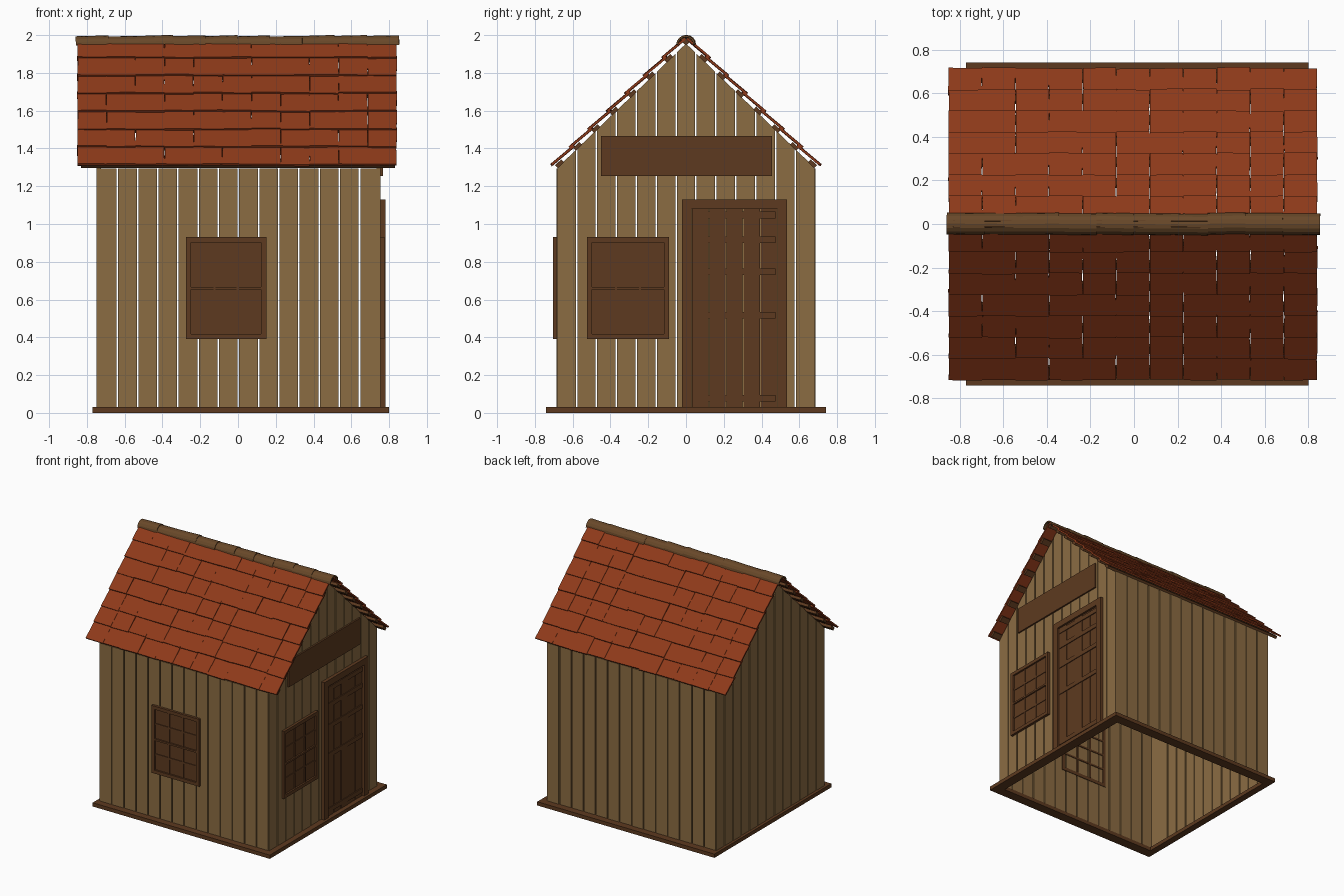
import bpy, bmesh, math, random
from mathutils import Vector, Matrix

if "Cube" in bpy.data.objects:
    bpy.data.objects.remove(bpy.data.objects["Cube"])

random.seed(7)
jit = lambda a: random.uniform(-a, a)


def mat(name, col):
    m = bpy.data.materials.new(name)
    m.diffuse_color = (*col, 1)
    m.use_nodes = True
    m.node_tree.nodes["Principled BSDF"].inputs["Base Color"].default_value = m.diffuse_color
    return m


WALL = mat("plank_wood", (0.26, 0.15, 0.055))
TRIM = mat("dark_wood", (0.11, 0.042, 0.014))
TILE = mat("red_shingle", (0.27, 0.042, 0.010))
RIDGE = mat("ridge_wood", (0.14, 0.065, 0.022))


def prism(bm, ring, offset, matrix=Matrix()):
    """Closed solid: a ring of points swept along an offset vector."""
    a = [bm.verts.new(matrix @ Vector(p)) for p in ring]
    b = [bm.verts.new(matrix @ (Vector(p) + Vector(offset))) for p in ring]
    n = len(a)
    bm.faces.new(a)
    bm.faces.new(b[::-1])
    for i in range(n):
        bm.faces.new((a[i], b[i], b[(i + 1) % n], a[(i + 1) % n]))


def box(bm, x, y, z, matrix=Matrix()):
    ring = [(x[0], y[0], z[0]), (x[1], y[0], z[0]), (x[1], y[1], z[0]), (x[0], y[1], z[0])]
    prism(bm, ring, (0, 0, z[1] - z[0]), matrix)


def finish(bm, name, material):
    bmesh.ops.recalc_face_normals(bm, faces=bm.faces[:])
    me = bpy.data.meshes.new(name)
    bm.to_mesh(me)
    bm.free()
    me.materials.append(material)
    ob = bpy.data.objects.new(name, me)
    bpy.context.collection.objects.link(ob)
    return ob


def frame(bm, u, v, w, d, matrix, bottom=True):
    """Rectangular border in the local x-z plane; depth d along local y."""
    box(bm, (u[0], u[0] + w), d, v, matrix)
    box(bm, (u[1] - w, u[1]), d, v, matrix)
    box(bm, (u[0] + w, u[1] - w), d, (v[1] - w, v[1]), matrix)
    if bottom:
        box(bm, (u[0] + w, u[1] - w), d, (v[0], v[0] + w), matrix)


# Wall-local spaces: local x runs along the wall, local -y points outward
FRONT = Matrix.Translation((0, -0.685, 0))
RIGHT = Matrix.Translation((0.755, 0, 0)) @ Matrix.Rotation(math.pi / 2, 4, 'Z')

# Base skirting frame
bm = bmesh.new()
for s in (-1, 1):
    box(bm, (-0.77, 0.80), sorted((s * 0.74, s * 0.66)), (0, 0.03))
for x in ((-0.77, -0.715), (0.72, 0.80)):
    box(bm, x, (-0.66, 0.66), (0, 0.03))
finish(bm, "base_frame", TRIM)

# Front and back plank walls
GAP = 0.004
for name, y in (("front_wall", -0.685), ("back_wall", 0.665)):
    bm = bmesh.new()
    p = 1.495 / 14
    for i in range(14):
        x, j = -0.745 + i * p, jit(0.002)
        box(bm, (x + GAP, x + p - GAP), (y + j, y + 0.02 + j), (0.02, 1.295))
    finish(bm, name, WALL)

# Gable plank walls, tops cut along the roof slope
roof = lambda y: 1.955 - 0.965 * abs(y)
for name, x in (("right_gable", 0.735), ("left_gable", -0.748)):
    bm = bmesh.new()
    p = 1.37 / 13
    for i in range(13):
        a, b, j = -0.685 + i * p + GAP, -0.685 + (i + 1) * p - GAP, jit(0.002)
        top = [b, 0, a] if a < 0 < b else [b, a]
        ring = [(x + j, a, 0.02), (x + j, b, 0.02)] + [(x + j, y, roof(y)) for y in top]
        prism(bm, ring, (0.02, 0, 0))
    finish(bm, name, WALL)


# Windows with muntins going through the wall
def window(name, u, m):
    v = (0.39, 0.93)
    bm = bmesh.new()
    frame(bm, u, v, 0.027, (-0.02, 0.024), m)
    a, b = u[0] + 0.027, u[1] - 0.027
    c, d = v[0] + 0.027, v[1] - 0.027
    box(bm, (a, b), (-0.006, -0.003), (c, d), m)
    for k in (1, 2):
        x = a + (b - a) * k / 3
        box(bm, (x - 0.006, x + 0.006), (-0.012, 0.026), (c, d), m)
    for k in (1, 2, 3):
        z = c + (d - c) * k / 4
        out = -0.018 if k == 2 else -0.011
        box(bm, (a, b), (out, 0.025), (z - 0.007, z + 0.007), m)
    finish(bm, name, TRIM)


window("front_window", (-0.275, 0.15), FRONT)
window("side_window", (-0.525, -0.09), RIGHT)

# Door frame, recessed planks and rails
bm = bmesh.new()
frame(bm, (-0.02, 0.535), (0.03, 1.13), 0.05, (-0.025, 0.022), RIGHT, bottom=False)
finish(bm, "door_frame", TRIM)
bm = bmesh.new()
for i in range(5):
    x = 0.03 + i * 0.091
    box(bm, (x + 0.003, x + 0.088), (-0.008 + jit(0.002), 0.023), (0.03, 1.08), RIGHT)
for z in (0.06, 0.50, 0.73, 0.90, 1.03):
    box(bm, (0.04, 0.475), (-0.015, -0.004), (z, z + 0.035), RIGHT)
finish(bm, "door", TRIM)

# Blank board above the door
bm = bmesh.new()
box(bm, (-0.45, 0.455), (-0.012, 0.004), (1.255, 1.465), RIGHT)
finish(bm, "sign_board", TRIM)

# Roof slopes: local y runs up the slope from the eave, local z is outward
ang = math.atan(0.965)
LEN = 0.70 / math.cos(ang)
ROW, COL = LEN / 7.15, 1.69 / 11
for side, rot in (("front", 0), ("back", math.pi)):
    slope = (Matrix.Rotation(rot, 4, 'Z') @ Matrix.Translation((0, -0.70, 1.30))
             @ Matrix.Rotation(ang, 4, 'X'))
    shift = -0.005 if rot == 0 else 0.005
    bm = bmesh.new()
    for r in range(7):
        length = min(ROW + 0.02, LEN - r * ROW)
        for c in range(11):
            m = (slope @ Matrix.Translation((-0.845 + (c + 0.5) * COL + shift,
                                             r * ROW + jit(0.004), 0.012 + jit(0.002)))
                 @ Matrix.Rotation(jit(0.02), 4, 'Z') @ Matrix.Rotation(-0.07, 4, 'X'))
            w = COL / 2 - 0.0005
            box(bm, (-w, w), (0, length), (0, 0.012), m)
    finish(bm, side + "_shingles", TILE)

    # Battens under the shingles
    bm = bmesh.new()
    for r in range(8):
        y = 0.012 + r * ROW * 0.985
        box(bm, (-0.83, 0.83), (y, y + 0.045), (-0.018, 0.003), slope)
    finish(bm, side + "_battens", TRIM)

# Ridge caps: overlapping half-round pieces
bm = bmesh.new()
p = 1.71 / 10
arc = [math.pi * k / 8 for k in range(9)]
ring = [(0, 0.05 * math.cos(t), 0.05 * math.sin(t)) for t in arc]
ring += [(0, 0.04 * math.cos(t), 0.04 * math.sin(t)) for t in reversed(arc)]
for i in range(10):
    m = (Matrix.Translation((-0.858 + i * p, jit(0.002), 1.944 + jit(0.002)))
         @ Matrix.Rotation(-0.02 + jit(0.015), 4, 'Y') @ Matrix.Rotation(jit(0.015), 4, 'Z'))
    prism(bm, ring, (p + 0.002, 0, 0), m)
finish(bm, "ridge_caps", RIDGE)
